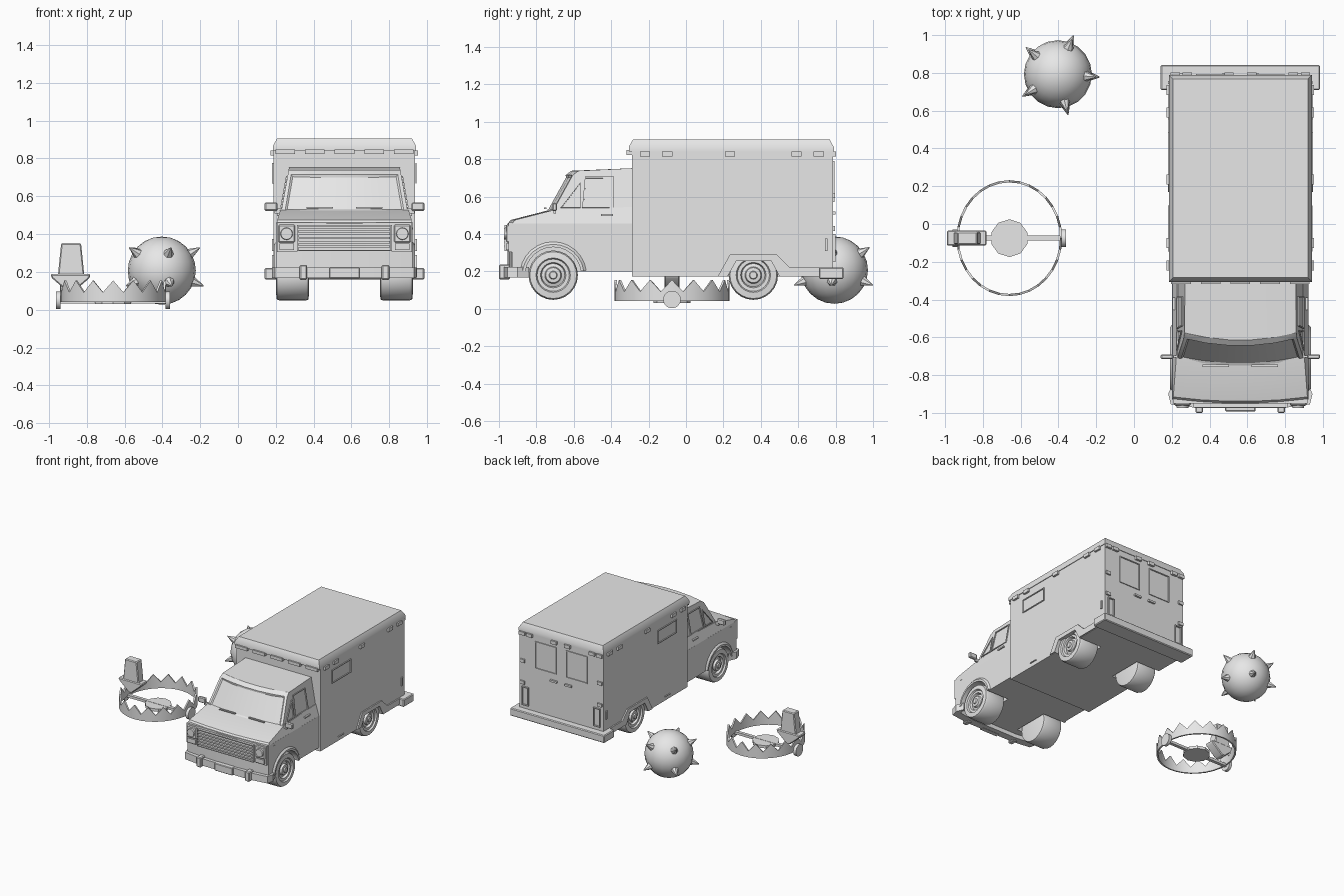
import bpy, bmesh, math
from mathutils import Vector, Matrix

if "Cube" in bpy.data.objects:
    bpy.data.objects.remove(bpy.data.objects["Cube"])

grey = bpy.data.materials.new("light_grey")
grey.use_nodes = True
grey.diffuse_color = (0.8, 0.8, 0.8, 1)
grey.node_tree.nodes["Principled BSDF"].inputs["Base Color"].default_value = (0.8, 0.8, 0.8, 1)

TRUCK_X = 0.563
parts = []


def finish(name, bm, x=TRUCK_X, normals=True):
    if normals:
        bmesh.ops.recalc_face_normals(bm, faces=bm.faces)
    mesh = bpy.data.meshes.new(name)
    bm.to_mesh(mesh)
    bm.free()
    mesh.materials.append(grey)
    obj = bpy.data.objects.new(name, mesh)
    obj.location.x = x
    bpy.context.collection.objects.link(obj)
    parts.append(obj)
    return obj


def loft(name, rings, x=TRUCK_X, closed=False, bevel=0):
    """Skin a list of equal point rings; cap the ends unless closed."""
    bm = bmesh.new()
    vs = [[bm.verts.new(p) for p in ring] for ring in rings]
    n = len(vs[0])
    pairs = list(zip(vs, vs[1:])) + ([(vs[-1], vs[0])] if closed else [])
    for a, b in pairs:
        for i in range(n):
            j = (i + 1) % n
            bm.faces.new((a[i], a[j], b[j], b[i]))
    if not closed:
        bm.faces.new(vs[0])
        bm.faces.new(vs[-1])
    if bevel:
        bmesh.ops.bevel(bm, geom=bm.edges[:], offset=bevel, segments=1, affect='EDGES')
    return finish(name, bm, x)


def side_prism(name, pts, x0, x1, **kw):
    return loft(name, [[(x, y, z) for y, z in pts] for x in (x0, x1)], **kw)


def box(name, xs, ys, zs, **kw):
    (y0, y1), (z0, z1) = ys, zs
    return side_prism(name, [(y0, z0), (y1, z0), (y1, z1), (y0, z1)], *xs, **kw)


def lathe(name, profile, centre, x=TRUCK_X, sides=24, flip=1):
    """Turn (radius, offset) points about an axis along x."""
    cx, cy, cz = centre
    ang = [2 * math.pi * i / sides for i in range(sides)]
    return loft(name, [[(cx + flip * d, cy + r * math.cos(a), cz + r * math.sin(a))
                        for a in ang] for r, d in profile], x)


def frame(name, pts, outward, width=0.01, height=0.007):
    """Thin raised surround with a flat pane inside."""
    bm = bmesh.new()
    out = Vector(outward).normalized()
    face = bm.faces.new([bm.verts.new(Vector(p) + out * 0.001) for p in pts])
    face.normal_update()
    if face.normal.dot(out) < 0:
        face.normal_flip()
    ring = bmesh.ops.inset_individual(bm, faces=[face], thickness=width)["faces"]
    top = bmesh.ops.extrude_face_region(bm, geom=ring)["geom"]
    moved = [v for v in top if isinstance(v, bmesh.types.BMVert)]
    bmesh.ops.translate(bm, verts=moved, vec=out * height)
    return finish(name, bm, normals=False)


def cut(obj, cutter):
    mod = obj.modifiers.new("cut", 'BOOLEAN')
    mod.object, mod.operation, mod.solver = cutter, 'DIFFERENCE', 'EXACT'
    bpy.context.view_layer.update()
    done = obj.evaluated_get(bpy.context.evaluated_depsgraph_get())
    mesh = bpy.data.meshes.new_from_object(done)
    obj.modifiers.clear()
    obj.data = mesh
    parts.remove(cutter)
    bpy.data.objects.remove(cutter)


def cab_part(name, pts, width, bulge):
    """Side outline spread across the cab with a bowed front."""
    rings = []
    for u in (-1, -0.94, -0.6, -0.2, 0.2, 0.6, 0.94, 1):
        rings.append([(u * width(z), y - (bulge * (1 - u * u) if y < -0.5 else 0), z)
                      for y, z in pts])
    return loft(name, rings)


# Cargo box and chamfered roof
cargo = box("cargo_box", (-0.374, 0.374), (-0.288, 0.785), (0.172, 0.85))
roof = []
for z, d in ((0.84, 0), (0.865, 0), (0.905, 0.022)):
    x, y0, y1 = 0.379 - d, -0.306 + d, 0.79 - d
    roof.append([(-x, y0, z), (x, y0, z), (x, y1, z), (-x, y1, z)])
loft("box_roof", roof)


# Cab: body, shoulder with hood, and upper cabin
def glass_width(z):
    return 0.333 - (z - 0.53) * 0.18


body = cab_part("cab_body", [(-0.93, 0.2), (-0.93, 0.457), (-0.28, 0.457), (-0.28, 0.2)],
                lambda z: 0.361, 0.024)
cab_part("hood_and_shoulder", [(-0.93, 0.455), (-0.915, 0.475), (-0.7, 0.53),
                               (-0.28, 0.545), (-0.28, 0.455)],
         lambda z: 0.361 - (z - 0.455) * 0.3, 0.024)
cabin = cab_part("upper_cabin", [(-0.71, 0.525), (-0.605, 0.715), (-0.575, 0.738),
                                 (-0.28, 0.752), (-0.28, 0.525)], glass_width, 0.04)
bm = bmesh.new()
bm.from_mesh(cabin.data)
glass = [f for f in bm.faces if f.normal.y < -0.76 and abs(f.calc_center_median().x) < 0.3]
bmesh.ops.inset_region(bm, faces=glass, thickness=0.012, depth=-0.008)
bm.to_mesh(cabin.data)
bm.free()

# Wheels, wells and arches on both sides
tyre = [(0.1, -0.175), (0.127, -0.17), (0.132, -0.155), (0.132, -0.02), (0.125, -0.004),
        (0.092, 0), (0.086, -0.012), (0.068, -0.012), (0.062, -0.03), (0.045, -0.024),
        (0.04, -0.008), (0.022, -0.006), (0.018, 0.002)]
skirt = [(0.17, 0.174), (0.235, 0.29), (0.485, 0.29), (0.555, 0.222), (0.75, 0.222),
         (0.75, 0.174), (0.5, 0.174), (0.455, 0.257), (0.27, 0.257), (0.222, 0.174)]
well = [(0.215, 0.1), (0.222, 0.174), (0.27, 0.257), (0.455, 0.257), (0.5, 0.174), (0.505, 0.1)]
for s, side in ((1, "left"), (-1, "right")):
    cut(body, lathe("well", [(0.152, 0.17), (0.152, 0.5)], (0, -0.71, 0.18), flip=s))
    cut(cargo, side_prism("well", well, s * 0.17, s * 0.5))
    for y, end in ((-0.71, "front"), (0.36, "rear")):
        lathe(f"{end}_{side}_wheel", tyre, (s * 0.362, y, 0.18), flip=s)
    side_prism(f"rear_arch_{side}", skirt, s * 0.37, s * 0.384)
    arch = []
    for i in range(13):
        a = math.radians(8 + i * 164 / 12)
        c, n = math.cos(a), math.sin(a)
        arch.append([(s * x, -0.71 + r * c, 0.18 + r * n)
                     for r, x in ((0.15, 0.35), (0.15, 0.373), (0.165, 0.373), (0.182, 0.358))])
    loft(f"front_arch_{side}", arch)

    # Side windows, mirrors, handles and small fittings
    def on_glass(pts):
        return [(s * glass_width(z), y, z) for y, z in pts]
    frame(f"door_window_{side}", on_glass([(-0.555, 0.54), (-0.385, 0.54), (-0.385, 0.705),
                                           (-0.54, 0.705)]), (s, 0, 0.18))
    frame(f"quarter_window_{side}", on_glass([(-0.67, 0.54), (-0.565, 0.54), (-0.565, 0.675)]),
          (s, 0, 0.18))
    frame(f"box_window_{side}", [(s * 0.374, y, z) for y, z in
                                 ((-0.145, 0.667), (0.097, 0.667), (0.097, 0.775), (-0.145, 0.775))],
          (s, 0, 0))
    box(f"mirror_{side}", (s * 0.355, s * 0.422), (-0.715, -0.69), (0.523, 0.567), bevel=0.006)
    box(f"mirror_arm_{side}", (s * 0.325, s * 0.37), (-0.708, -0.696), (0.51, 0.535))
    box(f"door_handle_{side}", (s * 0.34, s * 0.358), (-0.455, -0.39), (0.497, 0.508))
    box(f"fender_lamp_{side}", (s * 0.34, s * 0.363), (-0.88, -0.85), (0.425, 0.435))
    box(f"side_reflector_{side}", (s * 0.37, s * 0.383), (0.742, 0.756), (0.31, 0.375))
    box(f"step_catch_{side}", (s * 0.37, s * 0.382), (-0.06, 0.005), (0.203, 0.209))
    for y in (-0.22, -0.1, 0.235, 0.59, 0.71):
        box(f"side_marker_{side}", (s * 0.37, s * 0.39), (y - 0.027, y + 0.027), (0.815, 0.842))

    # Rear doors' fittings
    frame(f"rear_window_{side}", [(s * x, 0.785, z) for x, z in
                                  ((0.045, 0.57), (0.235, 0.57), (0.235, 0.79), (0.045, 0.79))],
          (0, 1, 0))
    box(f"rear_handle_{side}", (s * 0.035, s * 0.095), (0.78, 0.8), (0.505, 0.52))
    frame(f"tail_lamp_{side}", [(s * x, 0.785, z) for x, z in
                                ((0.29, 0.25), (0.35, 0.25), (0.35, 0.4), (0.29, 0.4))],
          (0, 1, 0), height=0.012)
    for z in (0.43, 0.605):
        box(f"rear_hinge_{side}", (s * 0.325, s * 0.365), (0.78, 0.797), (z - 0.013, z + 0.013))
    for x in (0.06, 0.28, 0.345):
        box(f"rear_marker_{side}", (s * (x - 0.025), s * (x + 0.025)), (0.78, 0.803), (0.815, 0.842))

    # Headlamps, indicators, bumper guards and wipers
    box(f"lamp_surround_{side}", (s * 0.262, s * 0.35), (-0.962, -0.93), (0.355, 0.45), bevel=0.006)
    bm = bmesh.new()
    bmesh.ops.create_cone(bm, cap_ends=True, segments=20, radius1=0.034, radius2=0.03, depth=0.02,
                          matrix=Matrix.Translation((s * 0.306, -0.964, 0.402))
                          @ Matrix.Rotation(math.pi / 2, 4, 'X'))
    finish(f"headlamp_{side}", bm)
    box(f"indicator_{side}", (s * 0.268, s * 0.343), (-0.963, -0.93), (0.315, 0.35))
    box(f"bumper_guard_{side}", (s * 0.197, s * 0.237), (-1.0, -0.94), (0.158, 0.237), bevel=0.006)
    box(f"wiper_{side}", (s * 0.06, s * 0.2), (-0.758, -0.745), (0.535, 0.543))

# Nose, grille and bumpers
box("nose_panel", (-0.356, 0.356), (-0.95, -0.9), (0.305, 0.462))
frame("grille_frame", [(x, -0.95, z) for x, z in
                       ((-0.25, 0.31), (0.25, 0.31), (0.25, 0.447), (-0.25, 0.447))],
      (0, -1, 0), height=0.02)
for i in range(5):
    z = 0.334 + i * 0.0225
    box("grille_slat", (-0.242, 0.242), (-0.974, -0.94), (z - 0.006, z + 0.006))
bumper = []
for x, y in ((-0.382, -0.9), (-0.368, -0.955), (-0.22, -0.975), (0.22, -0.975),
             (0.368, -0.955), (0.382, -0.9)):
    bumper.append([(x, y, 0.167), (x, y, 0.223), (x * 0.93, y + 0.06, 0.223), (x * 0.93, y + 0.06, 0.167)])
loft("front_bumper", bumper)
box("front_plate", (-0.08, 0.08), (-0.992, -0.95), (0.166, 0.226), bevel=0.004)
box("rear_bumper", (-0.422, 0.422), (0.71, 0.842), (0.16, 0.222), bevel=0.006)
for i in range(5):
    x = (i - 2) * 0.157
    box("front_marker", (x - 0.052, x + 0.052), (-0.318, -0.28), (0.823, 0.848))

# Spiked ball
BALL = Vector((-0.403, 0.793, 0.207))
bm = bmesh.new()
bmesh.ops.create_uvsphere(bm, u_segments=20, v_segments=12, radius=0.18,
                          matrix=Matrix.Translation(BALL))
finish("ball", bm, 0)
for elevation in (31, -20):
    for k in range(5):
        a, e = math.radians(-4 + 72 * k), math.radians(elevation)
        d = Vector((math.cos(a) * math.cos(e), math.sin(a) * math.cos(e), math.sin(e)))
        bm = bmesh.new()
        bmesh.ops.create_cone(bm, cap_ends=True, segments=7, radius1=0.036, radius2=0.003, depth=0.08,
                              matrix=Matrix.Translation(BALL + d * 0.195)
                              @ d.to_track_quat('Z', 'Y').to_matrix().to_4x4())
        finish("ball_spike", bm, 0)

# Jaw trap: toothed band, pan, cross bar, end discs and arrow
TX, TY = -0.66, -0.075
band = []
for i in range(32):
    a = math.pi * i / 16
    top = 0.092 if i % 2 else 0.155
    band.append([(TX + (0.28 - t) * math.cos(a), TY + (0.307 - t) * math.sin(a), z)
                 for t, z in ((0, 0.042), (0, top), (0.012, top), (0.012, 0.042))])
loft("toothed_band", band, 0, closed=True)
bm = bmesh.new()
bmesh.ops.create_cone(bm, cap_ends=True, segments=10, radius1=0.1, radius2=0.1, depth=0.022,
                      matrix=Matrix.Translation((TX, TY, 0.041)))
finish("trap_pan", bm, 0)
box("cross_bar", (-0.95, -0.37), (TY - 0.013, TY + 0.013), (0.034, 0.054), x=0)
for x in (-0.95, -0.372):
    lathe("end_disc", [(0.047, -0.012), (0.047, 0.012)], (x, TY, 0.05), x=0, sides=18)


def slab(name, pts, half):
    return loft(name, [[(x, y, z) for x, z in pts] for y in (TY - half, TY + half)], 0, bevel=0.006)


slab("arrow_shaft", [(-0.935, 0.352), (-0.83, 0.352), (-0.812, 0.175), (-0.953, 0.175)], 0.034)
slab("arrow_head", [(-0.992, 0.188), (-0.78, 0.188), (-0.785, 0.168), (-0.872, 0.093),
                    (-0.898, 0.093), (-0.985, 0.168)], 0.04)

# Smooth the round parts while keeping edges sharp
for o in bpy.context.view_layer.objects:
    o.select_set(o in parts)
bpy.context.view_layer.objects.active = parts[0]
bpy.ops.object.shade_smooth_by_angle(angle=math.radians(30))
